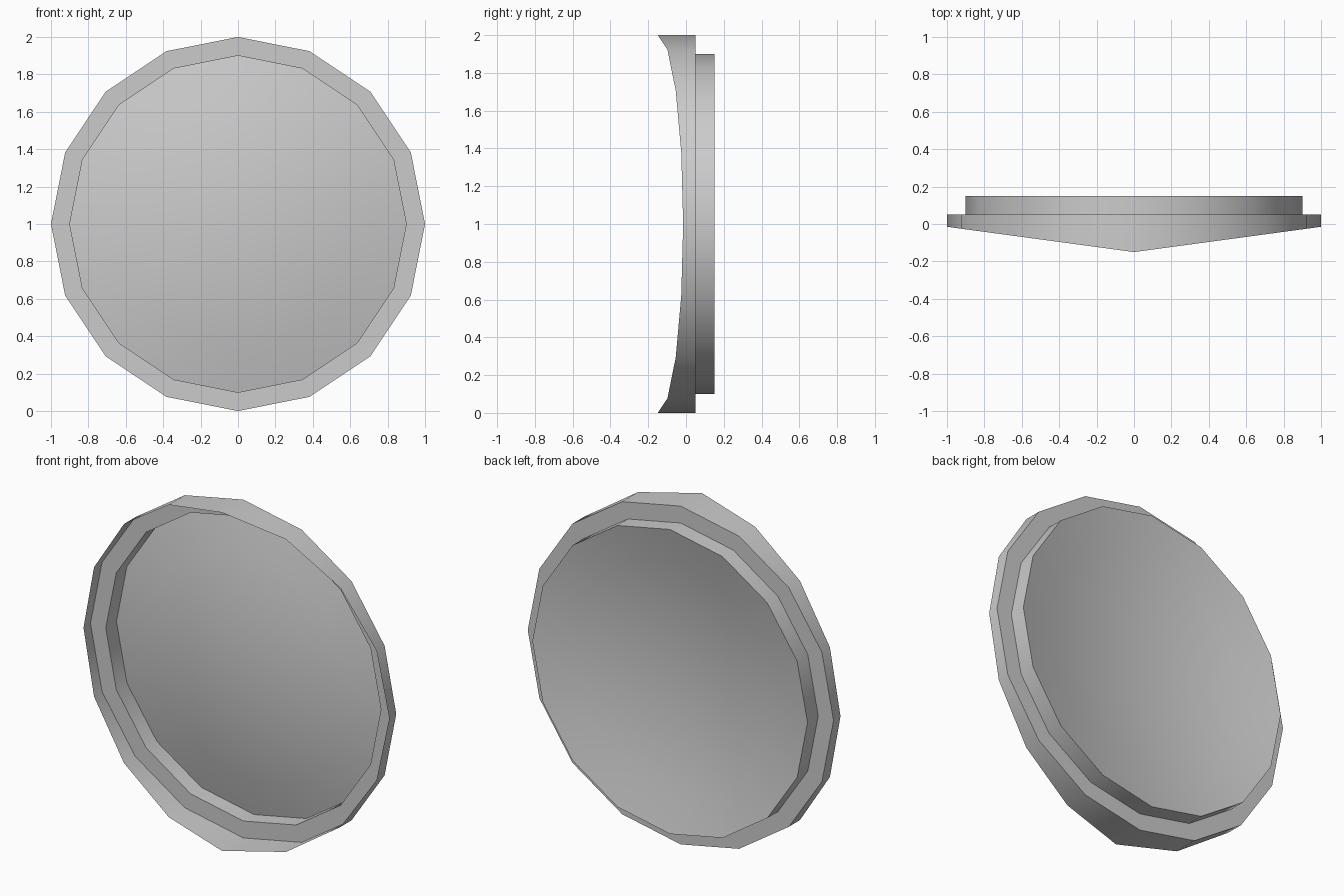
import bpy, bmesh, math

if "Cube" in bpy.data.objects:
    bpy.data.objects.remove(bpy.data.objects["Cube"])

SIDES = 16


def ring(bm, radius, depth):
    """16-sided ring around the y axis; depth is a function of x."""
    verts = []
    for i in range(SIDES):
        a = 2 * math.pi * i / SIDES
        x = radius * math.sin(a)
        verts.append(bm.verts.new((x, depth(x), 1 + radius * math.cos(a))))
    return verts


def bridge(bm, a, b):
    for i in range(SIDES):
        j = (i + 1) % SIDES
        bm.faces.new((a[i], b[i], b[j], a[j]))


bm = bmesh.new()

# outer rim: front edge reaches forward to a ridge at x = 0
rings = [ring(bm, 1.0, lambda x: -0.15 + 0.135 * abs(x)),
         ring(bm, 1.0, lambda x: 0.05)]

# step and narrower back wall
rings.append(ring(bm, 0.9, lambda x: 0.05))
rings.append(ring(bm, 0.9, lambda x: 0.15))

# shallow dished plate, bulging towards the front
DISH = 0.12
for t in (0.75, 0.5, 0.25):
    y = 0.15 - DISH * (1 - t * t)
    rings.append(ring(bm, 0.9 * t, lambda x, y=y: y))
centre = bm.verts.new((0, 0.15 - DISH, 1))

for a, b in zip(rings, rings[1:]):
    bridge(bm, a, b)
last = rings[-1]
for i in range(SIDES):
    bm.faces.new((last[i], centre, last[(i + 1) % SIDES]))

# make the back (+y) the outside of the shell
bm.normal_update()
if centre.link_faces[0].normal.y < 0:
    bmesh.ops.reverse_faces(bm, faces=bm.faces[:])

mesh = bpy.data.meshes.new("round_cap")
bm.to_mesh(mesh)
bm.free()
cap = bpy.data.objects.new("round_cap", mesh)
bpy.context.collection.objects.link(cap)

# smooth the walls and plate, keep the steps sharp
bpy.context.view_layer.objects.active = cap
cap.select_set(True)
bpy.ops.object.shade_smooth_by_angle(angle=math.radians(30))
